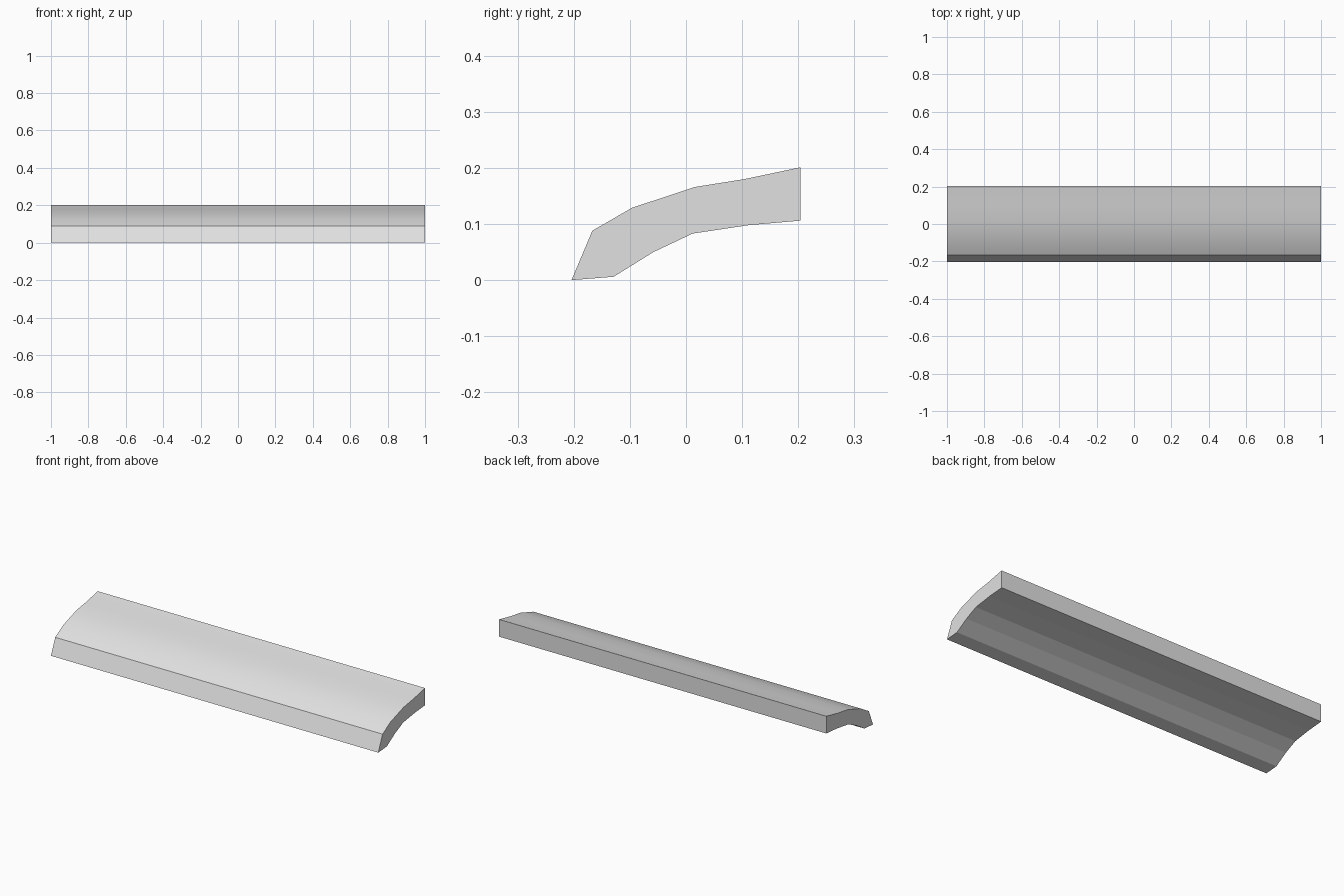
import bpy
import bmesh

cube = bpy.data.objects.get("Cube")
if cube:
    bpy.data.objects.remove(cube, do_unlink=True)

HALF_LENGTH = 1.0

# Cross-section (y, z): curved top from front to back, then underside back to front
TOP = [(-0.167, 0.088), (-0.096, 0.129), (0.016, 0.166), (0.104, 0.18), (0.204, 0.201)]
UNDERSIDE = [(0.204, 0.106), (0.112, 0.098), (0.012, 0.083),
             (-0.058, 0.05), (-0.129, 0.006), (-0.204, 0.0)]
profile = TOP + UNDERSIDE

# Plain grey material
grey = bpy.data.materials.new("light_grey")
grey.use_nodes = True
grey.diffuse_color = (0.75, 0.75, 0.75, 1)
grey.node_tree.nodes["Principled BSDF"].inputs["Base Color"].default_value = grey.diffuse_color

# Sweep the cross-section along x
bm = bmesh.new()
left, right = [[bm.verts.new((x, y, z)) for y, z in profile]
               for x in (HALF_LENGTH, -HALF_LENGTH)]
bm.faces.new(left)
bm.faces.new(reversed(right))
for i in range(len(profile)):
    j = (i + 1) % len(profile)
    face = bm.faces.new((left[i], right[i], right[j], left[j]))
    # Only the curved top is smooth; every other face stays flat
    face.smooth = i < len(TOP) - 1
bmesh.ops.recalc_face_normals(bm, faces=bm.faces)

# Crisp borders around the flat faces
for edge in bm.edges:
    edge.smooth = all(f.smooth for f in edge.link_faces)

mesh = bpy.data.meshes.new("curved_moulding")
bm.to_mesh(mesh)
bm.free()
mesh.materials.append(grey)
moulding = bpy.data.objects.new("curved_moulding", mesh)
bpy.context.collection.objects.link(moulding)
